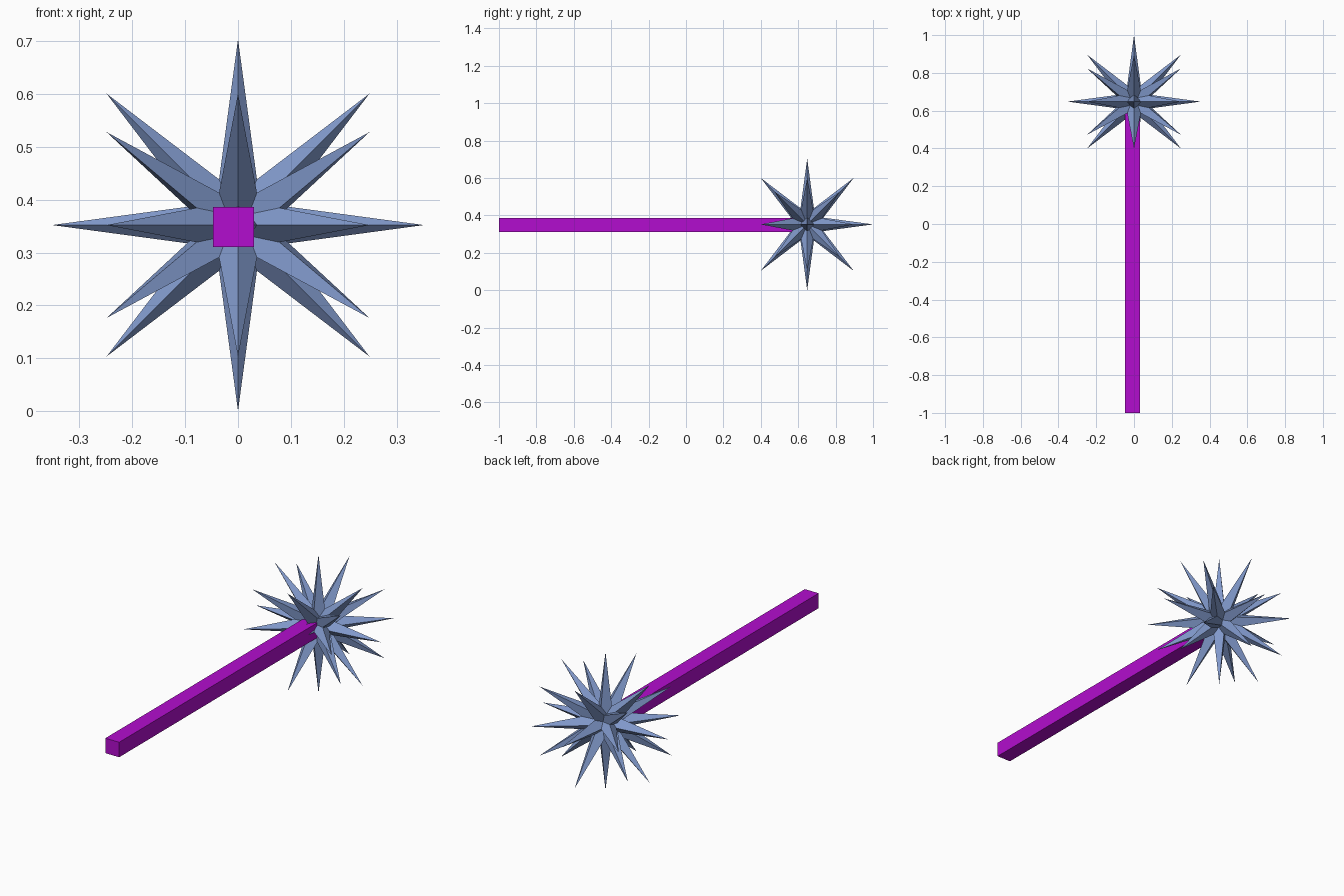
import bpy, bmesh
from math import radians, pi
from mathutils import Matrix, Vector

if "Cube" in bpy.data.objects:
    bpy.data.objects.remove(bpy.data.objects["Cube"])

LENGTH = 0.352      # spike reach
RADIUS = 0.0475     # spike half width at the ball centre
CENTRE = Vector((0, 1 - LENGTH, LENGTH))


def material(name, color):
    mat = bpy.data.materials.new(name)
    mat.diffuse_color = (*color, 1)
    mat.use_nodes = True
    mat.node_tree.nodes["Principled BSDF"].inputs["Base Color"].default_value = mat.diffuse_color
    return mat


def finish(bm, name, mat):
    bmesh.ops.recalc_face_normals(bm, faces=bm.faces)
    mesh = bpy.data.meshes.new(name)
    bm.to_mesh(mesh)
    bm.free()
    mesh.materials.append(mat)
    obj = bpy.data.objects.new(name, mesh)
    bpy.context.collection.objects.link(obj)
    return obj


def add_spike(bm, spin, tilt):
    # four-sided pyramid from the centre; spin about x, tilt towards the x poles
    rot = Matrix.Rotation(radians(spin), 4, 'X') @ Matrix.Rotation(radians(tilt), 4, 'Y')
    place = Matrix.Translation(CENTRE) @ rot @ Matrix.Translation((0, 0, LENGTH / 2))
    ret = bmesh.ops.create_cone(bm, cap_ends=True, segments=4, radius1=RADIUS,
                                radius2=0, depth=LENGTH)
    # put the ridges on the local x and y axes
    first = max(ret["verts"], key=lambda v: v.co.xy.length).co
    if min(abs(first.x), abs(first.y)) > 0.01:
        place = place @ Matrix.Rotation(pi / 4, 4, 'Z')
    bmesh.ops.transform(bm, matrix=place, verts=ret["verts"])


# Spiked head: three rings of eight spikes plus two poles
bm = bmesh.new()
for tilt in (-45, 0, 45):
    for k in range(8):
        add_spike(bm, 45 * k, tilt)
for tilt in (-90, 90):
    add_spike(bm, 0, tilt)
finish(bm, "spiked_head", material("steel_blue", (0.22, 0.32, 0.60)))

# Square handle
Y0, Y1 = -1.0, 0.61
bm = bmesh.new()
bmesh.ops.create_cube(bm, size=1, matrix=Matrix.Translation((-0.0085, (Y0 + Y1) / 2, 0.348))
                      @ Matrix.Diagonal((0.078, Y1 - Y0, 0.076, 1)))
finish(bm, "handle", material("magenta", (0.45, 0.004, 0.62)))
